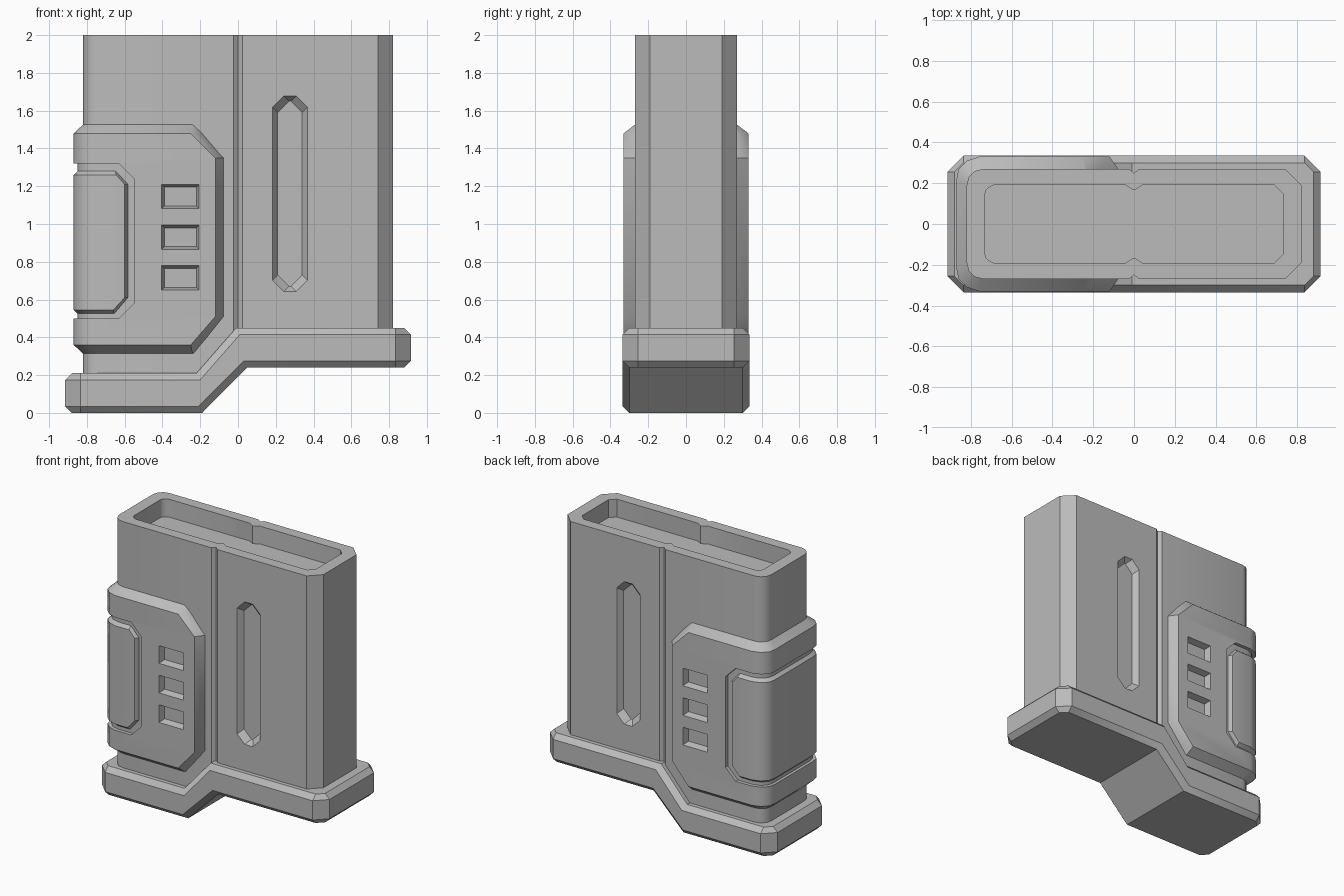
import bpy, bmesh, math

if "Cube" in bpy.data.objects:
    bpy.data.objects.remove(bpy.data.objects["Cube"], do_unlink=True)

grey = bpy.data.materials.new("plain grey")
grey.use_nodes = True
grey.diffuse_color = (0.5, 0.5, 0.5, 1)
grey.node_tree.nodes["Principled BSDF"].inputs["Base Color"].default_value = grey.diffuse_color


def loft(name, rings):
    """Skin even-sided rings; each cap is made of strips joining mirrored points."""
    bm = bmesh.new()
    loops = [[bm.verts.new(p) for p in ring] for ring in rings]
    n = len(loops[0])
    for a, b in zip(loops, loops[1:]):
        for i in range(n):
            j = (i + 1) % n
            bm.faces.new((a[i], a[j], b[j], b[i]))
    for cap in (loops[0], loops[-1]):
        for i in range(n // 2 - 1):
            bm.faces.new((cap[i], cap[i + 1], cap[n - 2 - i], cap[n - 1 - i]))
    bmesh.ops.recalc_face_normals(bm, faces=bm.faces)
    mesh = bpy.data.meshes.new(name)
    bm.to_mesh(mesh)
    bm.free()
    mesh.materials.append(grey)
    ob = bpy.data.objects.new(name, mesh)
    bpy.context.collection.objects.link(ob)
    return ob


def mirror_y(half):
    return half + [(x, -y, z) for x, y, z in reversed(half)]


def activate(ob):
    bpy.ops.object.select_all(action='DESELECT')
    ob.select_set(True)
    bpy.context.view_layer.objects.active = ob


def cut(ob, cutters):
    activate(ob)
    for c in cutters:
        m = ob.modifiers.new("cut", 'BOOLEAN')
        m.operation, m.solver, m.object = 'DIFFERENCE', 'EXACT', c
        bpy.ops.object.modifier_apply(modifier=m.name)
        bpy.data.objects.remove(c, do_unlink=True)


def finish(ob):
    activate(ob)
    bpy.ops.object.shade_smooth_by_angle(angle=math.radians(35))


def panel(x0, x1, z0, z1, c, y, inset=0):
    """Upright rectangle with corners cut by c, at depth y."""
    x0, x1, z0, z1 = x0 + inset, x1 - inset, z0 + inset, z1 - inset
    xs = [(x0, c), (x0 + c, 0), (x1 - c, 0), (x1, c)] if c else [(x0, 0), (x1, 0)]
    return [(x, y, z1 - d) for x, d in xs] + [(x, y, z0 + d) for x, d in reversed(xs)]


def recess(x0, x1, z0, z1, c, surface, depth, taper):
    """Tapered pocket cutters for both broad sides."""
    return [loft("recess_cutter", [
        panel(x0, x1, z0, z1, c, s * (surface - depth), taper),
        panel(x0, x1, z0, z1, c, s * (surface + 0.003)),
        panel(x0, x1, z0, z1, c, s * (surface + 0.1))]) for s in (-1, 1)]


# Hollow-topped body with a shallow V groove down each broad side
outer = [(-.82, .19), (-.81, .23), (-.78, .26), (-.74, .27), (-.2, .27),
         (-.025, .27), (0, .25), (.025, .27), (.74, .27), (.82, .19)]
inner = [(-.73, .15), (-.725, .165), (-.71, .18), (-.69, .19), (-.2, .19),
         (-.04, .19), (0, .165), (.04, .19), (.69, .19), (.73, .15)]


def flat(pts, z):
    return mirror_y([(x, y, z) for x, y in pts])


foot = mirror_y([(x, y, .1 + .25 * min(1, max(0, (x + .2) / .24))) for x, y in outer])
body = loft("body", [foot, flat(outer, 2), flat(inner, 2), flat(inner, 1.87)])
cut(body, recess(.18, .37, .64, 1.68, .06, .27, .04, .03))
finish(body)

# Stepped base plate with bevelled rims
STEP = .24


def base_ring(z, inset, k0, k1):
    w, e = .335 - inset, .915 - inset
    return mirror_y([(-e, .255, z), (-.835, w, z), (k0, w, z),
                     (k1, w, z + STEP), (.835, w, z + STEP), (e, .255, z + STEP)])


finish(loft("base_plate", [base_ring(0, .035, -.19, .05), base_ring(.035, 0, -.21, .03),
                           base_ring(.175, 0, -.2, .01), base_ring(.21, .035, -.22, -.01)]))


def wrap(name, levels, y_low):
    """Sleeve around the -x end; levels are (z, flat end x, edge x, half width)."""
    rings = []
    for z, x_flat, x_edge, w in levels:
        t = (w - .27) / .06
        corner = [(-.82 - .05 * t, .19 + .03 * t), (-.81 - .05 * t, .23 + .04 * t),
                  (-.78 - .04 * t, .26 + .05 * t), (-.74 - .02 * t, w)]
        rings.append(flat(corner + [(x_flat, w), (x_edge, y_low)], z))
    return loft(name, rings)


# Grip sleeve, opened for the end pad and pierced by three small windows
grip = wrap("grip_sleeve", [
    (.31, -.24, -.23, .265), (.36, -.25, -.19, .33), (.51, -.12, -.07, .33),
    (1.35, -.12, -.07, .33), (1.48, -.25, -.18, .33), (1.53, -.24, -.23, .265)], .26)
opening = loft("opening_cutter", [panel(-1.2, -.55, .5, 1.32, .08, y) for y in (-.6, .6)])
windows = [c for z in (.65, .865, 1.08)
           for c in recess(-.405, -.205, z, z + .13, 0, .33, .045, .015)]
cut(grip, [opening] + windows)
finish(grip)

# Groove floor and raised end pad
finish(wrap("groove_floor", [(z, -.5, -.49, .305) for z in (.45, 1.37)], .26))
finish(wrap("end_pad", [
    (.525, -.66, -.65, .305), (.545, -.66, -.635, .33), (.61, -.6, -.58, .33),
    (1.21, -.6, -.58, .33), (1.26, -.645, -.625, .33), (1.28, -.65, -.64, .305)], .3))
